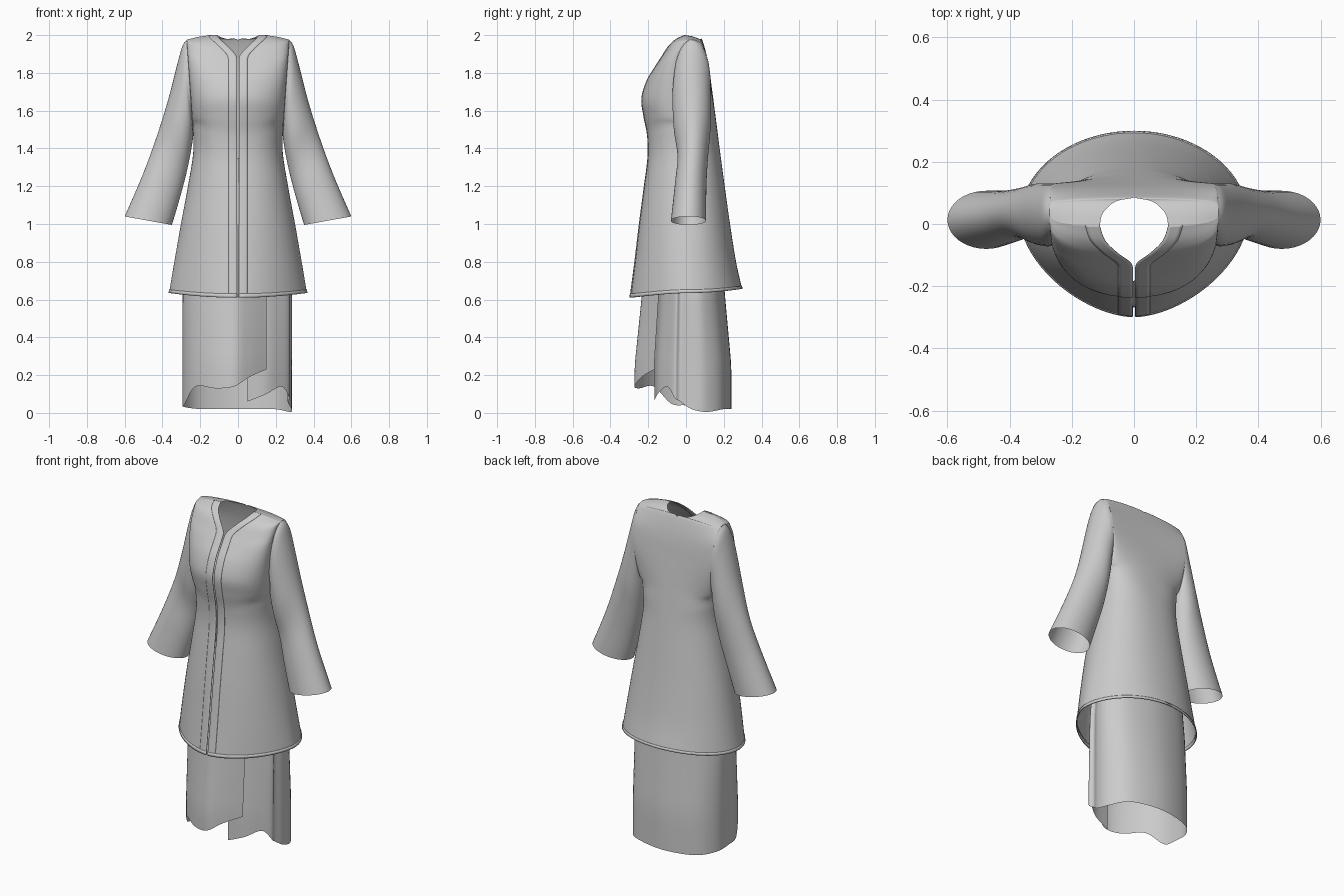
import bpy, bmesh, math

if "Cube" in bpy.data.objects:
    bpy.data.objects.remove(bpy.data.objects["Cube"])


def spline(keys, n):
    """Catmull-Rom interpolation through tuples of any length."""
    out = []
    for i in range(len(keys) - 1):
        a, b, c, d = keys[max(i - 1, 0)], keys[i], keys[i + 1], keys[min(i + 2, len(keys) - 1)]
        for k in range(n):
            t = k / n
            out.append([q + .5 * t * (r - p + t * (2 * p - 5 * q + 4 * r - s + t * (3 * (q - r) + s - p)))
                        for p, q, r, s in zip(a, b, c, d)])
    return out + [list(keys[-1])]


def sheets(name, grids, mirror=False, thick=0):
    """One smooth cloth object from one or more grids of points."""
    bm = bmesh.new()
    for g in grids:
        vs = [[bm.verts.new(p) for p in row] for row in g]
        for r0, r1 in zip(vs, vs[1:]):
            for j in range(len(r0) - 1):
                bm.faces.new((r0[j], r0[j + 1], r1[j + 1], r1[j]))
    bmesh.ops.remove_doubles(bm, verts=bm.verts, dist=.0004)
    bmesh.ops.recalc_face_normals(bm, faces=bm.faces)
    me = bpy.data.meshes.new(name)
    bm.to_mesh(me)
    bm.free()
    ob = bpy.data.objects.new(name, me)
    bpy.context.collection.objects.link(ob)
    if thick:
        m = ob.modifiers.new("thickness", 'SOLIDIFY')
        m.thickness, m.offset = thick, 0
    if mirror:
        ob.modifiers.new("mirror", 'MIRROR')
    bpy.ops.object.select_all(action='DESELECT')
    bpy.context.view_layer.objects.active = ob
    ob.select_set(True)
    bpy.ops.object.shade_smooth_by_angle(angle=math.radians(50))
    return ob


def armhole(f, side):
    """Point on the armhole loop, f = 0 armpit to 1 shoulder."""
    h = (1 - math.cos(math.pi * f)) / 2
    return (.24 + .032 * h, .0325 + side * .0975 * math.sin(math.pi * f), 1.52 + .455 * h)


# Jacket rows: side edge x, y, z and centre edge y, z below the armpit
skirt_side = [(.365, .015, .635), (.337, .015, .8), (.302, .015, 1.0),
              (.265, .015, 1.2), (.237, .02, 1.38), (.24, .0325, 1.52)]
front_low = [(-.297, .61), (-.272, .8), (-.248, 1.0), (-.223, 1.19), (-.203, 1.35), (-.205, 1.47)]
back_low = [(.297, .657), (.265, .8), (.233, 1.0), (.205, 1.2), (.182, 1.37), (.168, 1.48)]
# Above the armpit: armhole fraction, centre edge x, y, z, squareness
front_up = [(.2, .004, -.224, 1.57, 2.2), (.35, .004, -.235, 1.665, 2.2), (.5, .004, -.207, 1.76, 2.3),
            (.65, .004, -.165, 1.83, 2.4), (.75, .008, -.128, 1.888, 2.4), (.88, .055, -.092, 1.942, 2.4),
            (.94, .093, -.053, 1.978, 2.4), (1, .11, -.005, 2.0, 2.4)]
back_up = [(.2, 0, .157, 1.565, 2.1), (.35, 0, .146, 1.65, 2.1), (.5, 0, .134, 1.74, 2.3),
           (.65, 0, .122, 1.83, 2.5), (.75, 0, .108, 1.9, 2.5), (.88, 0, .086, 1.974, 2.5),
           (.92, .06, .072, 1.98, 2.5), (.96, .1, .035, 1.993, 2.5), (1, .11, -.005, 2.0, 2.5)]
N = 6


def panel_rows(low, up, side, x0, n0):
    keys = [(x0, y, z, *s, n0 + (2.4 - n0) * i / 5) for i, ((y, z), s) in enumerate(zip(low, skirt_side))]
    keys += [(x, y, z, *armhole(f, side), n) for f, x, y, z, n in up]
    rows = spline(keys, N)
    for r in rows:
        r[0] = max(r[0], x0)
    return rows


front = panel_rows(front_low, front_up, -1, .004, 1.68)
back = panel_rows(back_low, back_up, 1, 0, 2)
for a, b in zip(front[:5 * N + 1], back):       # close the side seam below the armpit
    for k in (3, 4, 5):
        a[k] = b[k] = (a[k] + b[k]) / 2


def row_point(r, s):
    xi, yi, zi, xs, ys, zs, n = r
    bulge = max(0, 1 - s ** n) ** (1 / n)
    return (xi + (xs - xi) * s, ys + (yi - ys) * bulge, zi + (zs - zi) * s * s)


cols = [math.sin(math.pi / 2 * i / 20) for i in range(21)]


def panel(rows):
    return [[row_point(r, s) for s in cols] for r in rows]


sheets("jacket_body", [panel(front), panel(back)], mirror=True)

# Raised edging down the front opening and around the hem
sheets("front_trim", [[[row_point(r, .047 / (r[3] - r[0]) * i / 4) for i in range(5)] for r in front]],
       mirror=True, thick=.003)
sheets("hem_trim", [panel(front[:2]), panel(back[:2])], mirror=True, thick=.006)

# Sleeves: outer x, z, inner x, z, front y, back y
sleeve_keys = [(.272, 1.975, .24, 1.52, -.065, .13), (.293, 1.945, .239, 1.5, -.068, .13),
               (.318, 1.86, .238, 1.46, -.072, .13),
               (.372, 1.65, .25, 1.38, -.065, .13), (.435, 1.45, .273, 1.27, -.045, .117),
               (.505, 1.26, .307, 1.14, -.06, .108), (.6, 1.04, .35, .995, -.08, .107)]
sleeve = []
for xo, zo, xi, zi, yf, yb in spline(sleeve_keys, 5):
    ring = []
    for i in range(41):
        c, s = math.cos(math.tau * i / 40), math.sin(math.tau * i / 40)
        ring.append(((xo + xi) / 2 + (xo - xi) / 2 * c, (yf + yb) / 2 + (yb - yf) / 2 * s,
                     (zo + zi) / 2 + (zo - zi) / 2 * c))
    sleeve.append(ring)
sheets("sleeves", [sleeve], mirror=True)

# Wrap skirt: plan outline from outer flap edge round the back to inner edge: x, y, hem z
wrap = [(.15, -.168, .23), (.06, -.235, .19), (-.02, -.272, .14), (-.12, -.245, .13),
        (-.225, -.17, .14), (-.28, -.08, .05), (-.293, 0, .04), (-.28, .11, .03),
        (-.19, .2, .02), (0, .24, .02), (.19, .2, .02), (.275, .11, .005), (.283, .03, .02),
        (.262, -.03, .06), (.272, -.06, .08), (.23, -.1, .14), (.15, -.15, .1), (.05, -.168, .06)]
# Scale of the outline by height: z, x scale, y scale
taper = [(0, 1, 1), (.25, 1, 1), (.62, 1, .86), (.95, .92, .77), (1.35, .7, .68)]


def scale_at(z):
    for a, b in zip(taper, taper[1:]):
        if z <= b[0] + 1e-6:
            t = (z - a[0]) / (b[0] - a[0])
            return a[1] + (b[1] - a[1]) * t, a[2] + (b[2] - a[2]) * t
    return taper[-1][1:]


skirt = []
for k in range(21):
    row = []
    for x, y, zb in spline(wrap, 5):
        z = max(0, zb) + (1.35 - max(0, zb)) * k / 20
        sx, sy = scale_at(z)
        row.append((x * sx, y * sy, z))
    skirt.append(row)
sheets("wrap_skirt", [skirt])
